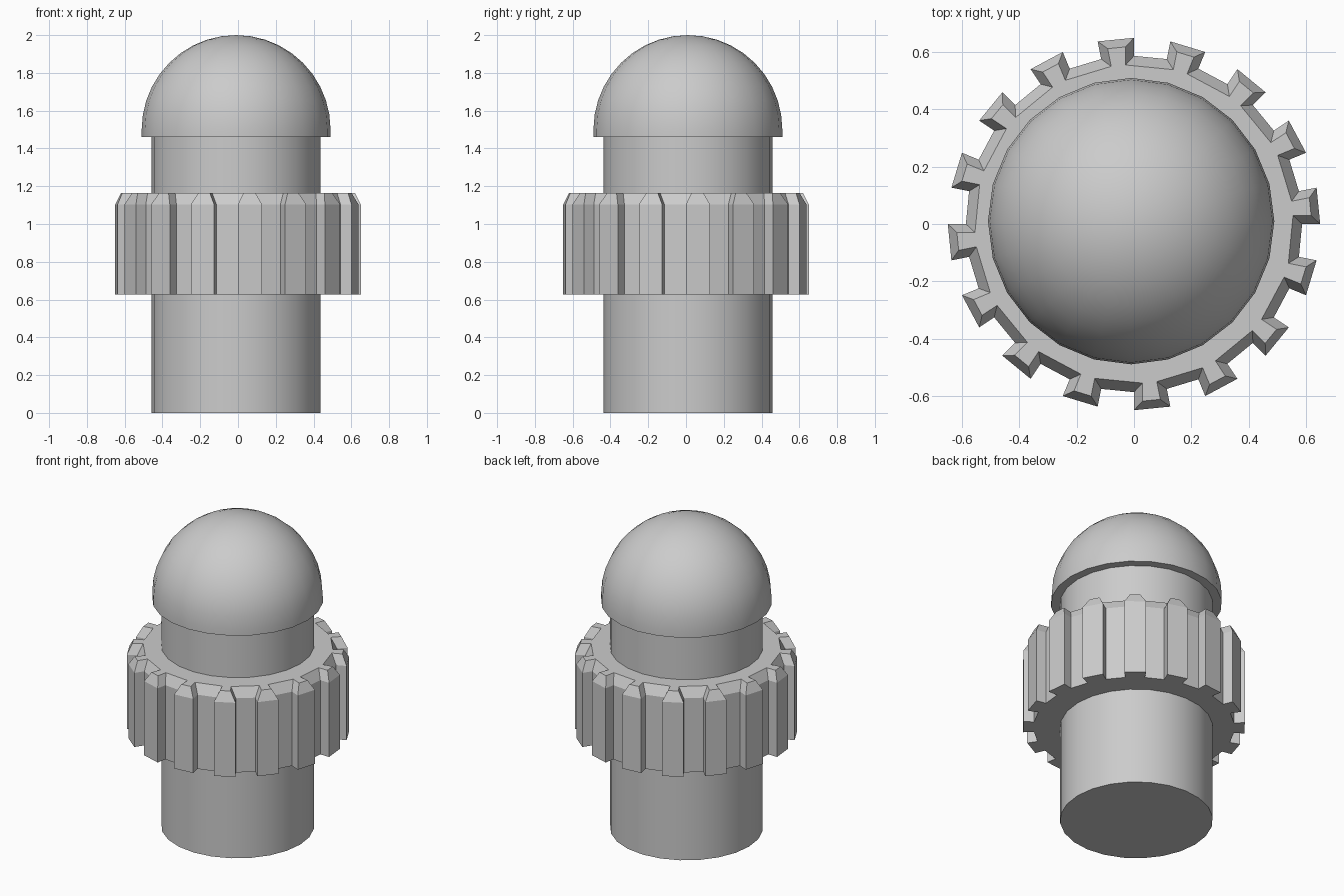
import bpy
import bmesh
from math import sin, cos, pi, radians
from mathutils import Vector

if "Cube" in bpy.data.objects:
    bpy.data.objects.remove(bpy.data.objects["Cube"], do_unlink=True)

grey = bpy.data.materials.new("plain grey")
grey.use_nodes = True
colour = (0.6, 0.6, 0.6, 1)
grey.diffuse_color = colour
grey.node_tree.nodes["Principled BSDF"].inputs["Base Color"].default_value = colour


def finish(name, bm, location=(0, 0, 0), smooth=False):
    bmesh.ops.recalc_face_normals(bm, faces=bm.faces)
    mesh = bpy.data.meshes.new(name)
    bm.to_mesh(mesh)
    bm.free()
    mesh.materials.append(grey)
    obj = bpy.data.objects.new(name, mesh)
    obj.location = location
    bpy.context.collection.objects.link(obj)
    if smooth:
        bpy.ops.object.select_all(action="DESELECT")
        obj.select_set(True)
        bpy.context.view_layer.objects.active = obj
        bpy.ops.object.shade_smooth_by_angle(angle=radians(35))
    return obj


def lathe(name, profile, location, sides=24):
    """Spin a profile of (radius, height) points about the z axis."""
    bm = bmesh.new()
    verts = [bm.verts.new((r, 0, z)) for r, z in profile]
    edges = [bm.edges.new(pair) for pair in zip(verts, verts[1:])]
    bmesh.ops.spin(bm, geom=verts + edges, axis=(0, 0, 1), cent=(0, 0, 0),
                   angle=2 * pi, steps=sides, use_merge=True)
    bmesh.ops.remove_doubles(bm, verts=bm.verts, dist=0.0001)
    return finish(name, bm, location, smooth=True)


AXIS = (-0.01, 0.01, 0)

# Straight shaft running up into the cap
lathe("shaft", [(0, 0), (0.447, 0), (0.447, 1.46), (0, 1.46)], AXIS)

# Domed cap with a short straight rim
CAP_RADIUS, RINGS = 0.5, 10
dome = [(CAP_RADIUS * cos(pi / 2 * i / RINGS), 1.5 + CAP_RADIUS * sin(pi / 2 * i / RINGS))
        for i in range(RINGS)]
lathe("domed_cap", [(0, 1.46), (CAP_RADIUS, 1.46)] + dome + [(0, 2)], AXIS)

# Toothed collar with a chamfered upper edge
TEETH, TIP, ROOT = 16, 0.65, 0.587
STEP = 2 * pi / TEETH


def gear_outline(bm, z, inset):
    ring = []
    for i in range(TEETH):
        start, end = i * STEP, (i + 0.5) * STEP
        tip_turn, root_turn = inset / TIP, inset / ROOT
        corners = [(ROOT, start + root_turn), (TIP, start + tip_turn),
                   (TIP, end - tip_turn), (ROOT, end - root_turn)]
        for radius, angle in corners:
            r = radius - inset
            ring.append(bm.verts.new(Vector((r * cos(angle), r * sin(angle), z))))
    return ring


bm = bmesh.new()
levels = [gear_outline(bm, z, inset)
          for z, inset in ((0.626, 0), (1.104, 0), (1.165, 0.031))]
for low, high in zip(levels, levels[1:]):
    for i in range(len(low)):
        j = (i + 1) % len(low)
        bm.faces.new((low[i], low[j], high[j], high[i]))
bm.faces.new(levels[0][::-1])
bm.faces.new(levels[-1])
finish("toothed_collar", bm)
